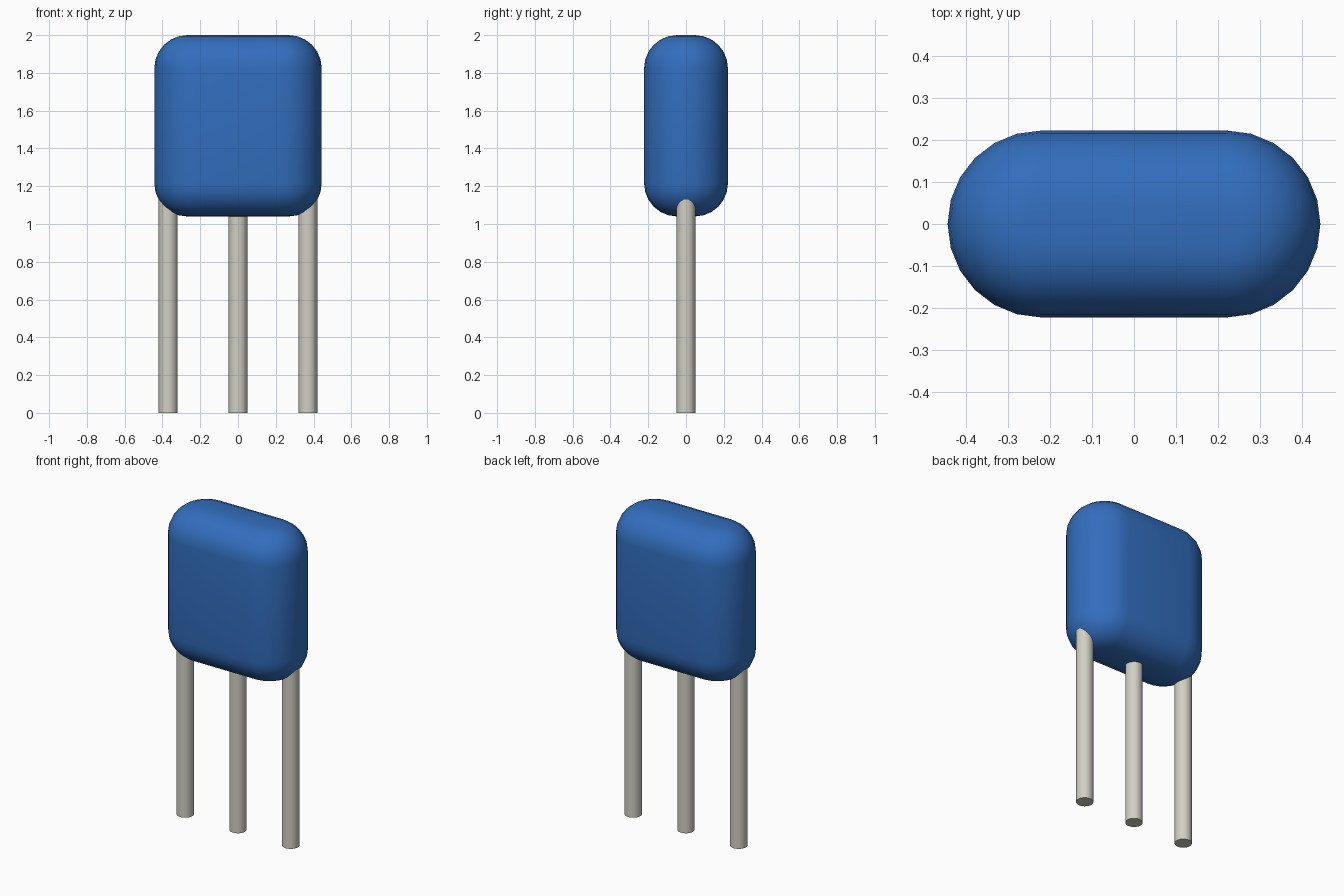
import bpy
import bmesh
from math import cos, sin, pi, radians

if "Cube" in bpy.data.objects:
    bpy.data.objects.remove(bpy.data.objects["Cube"])

STEPS = 12                       # segments per half circle
HALF_LENGTH, RADIUS = 0.443, 0.222
FILLET = 0.175
BOTTOM, TOP = 1.04, 2.0
PIN_RADIUS, PIN_SPACING, PIN_TOP = 0.05, 0.37, 1.2


def make_material(name, color):
    mat = bpy.data.materials.new(name)
    mat.use_nodes = True
    mat.diffuse_color = color
    mat.node_tree.nodes["Principled BSDF"].inputs["Base Color"].default_value = color
    return mat


def finish(obj, mat):
    obj.data.materials.append(mat)
    bpy.ops.object.select_all(action="DESELECT")
    obj.select_set(True)
    bpy.context.view_layer.objects.active = obj
    bpy.ops.object.shade_smooth_by_angle(angle=radians(30))


def stadium(bm, inset, z):
    """Ring of vertices round a slot shape, shrunk by inset."""
    r = RADIUS - inset
    cx = HALF_LENGTH - RADIUS
    ring = []
    for side, start in ((1, -pi / 2), (-1, pi / 2)):
        for i in range(STEPS + 1):
            a = start + pi * i / STEPS
            ring.append(bm.verts.new((side * cx + r * cos(a), r * sin(a), z)))
    return ring


blue = make_material("blue coating", (0.032, 0.155, 0.51, 1))
metal = make_material("tinned metal", (0.64, 0.63, 0.55, 1))

# Body: slot-shaped block with rounded top and bottom edges
bm = bmesh.new()
quarter = [pi / 2 * i / (STEPS // 2) for i in range(STEPS // 2 + 1)]
levels = [(FILLET * (1 - sin(a)), BOTTOM + FILLET * (1 - cos(a))) for a in quarter]
levels += [(inset, BOTTOM + TOP - z) for inset, z in reversed(levels)]
rings = [stadium(bm, inset, z) for inset, z in levels]
for low, high in zip(rings, rings[1:]):
    for i in range(len(low)):
        j = (i + 1) % len(low)
        bm.faces.new((low[i], low[j], high[j], high[i]))
bm.faces.new(rings[0][::-1])
bm.faces.new(rings[-1])
mesh = bpy.data.meshes.new("body")
bm.to_mesh(mesh)
bm.free()
body = bpy.data.objects.new("body", mesh)
bpy.context.collection.objects.link(body)
finish(body, blue)

# Three round leads, running up into the body
for name, x in (("right_lead", -PIN_SPACING), ("middle_lead", 0), ("left_lead", PIN_SPACING)):
    bpy.ops.mesh.primitive_cylinder_add(vertices=24, radius=PIN_RADIUS, depth=PIN_TOP,
                                        location=(x, 0, PIN_TOP / 2))
    lead = bpy.context.object
    lead.name = name
    finish(lead, metal)
